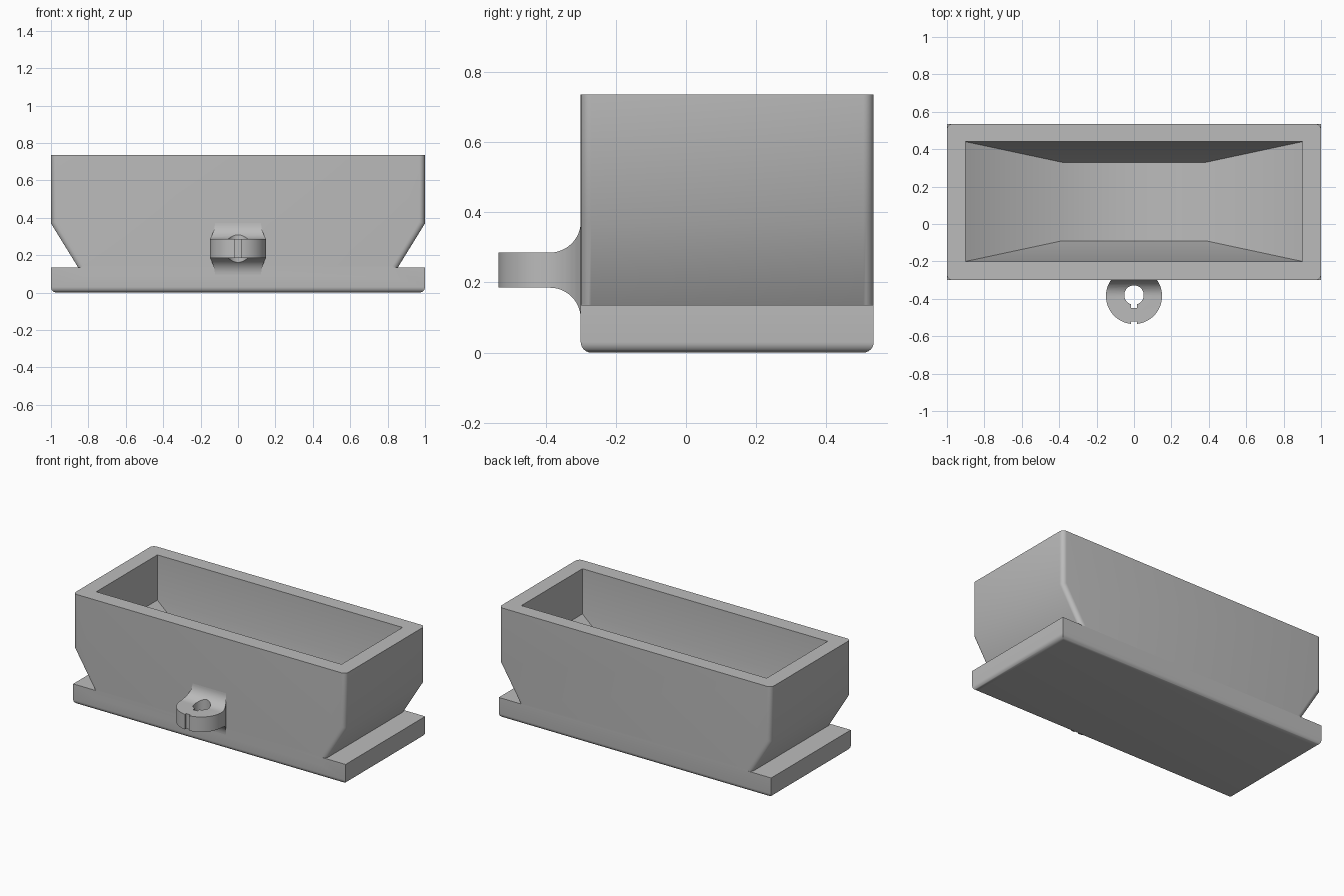
import bpy, bmesh, math

if "Cube" in bpy.data.objects:
    bpy.data.objects.remove(bpy.data.objects["Cube"])

Y0, Y1 = -0.3, 0.535      # front and back of the tub
YC = (Y0 + Y1) / 2

grey = bpy.data.materials.new("plain grey")
grey.diffuse_color = (0.5, 0.5, 0.5, 1)
grey.use_nodes = True
grey.node_tree.nodes["Principled BSDF"].inputs["Base Color"].default_value = grey.diffuse_color


def finish(bm, name):
    bmesh.ops.recalc_face_normals(bm, faces=bm.faces[:])
    mesh = bpy.data.meshes.new(name)
    bm.to_mesh(mesh)
    bm.free()
    obj = bpy.data.objects.new(name, mesh)
    bpy.context.collection.objects.link(obj)
    mesh.materials.append(grey)
    return obj


def extrude(points, vec):
    """Solid swept from a flat outline along vec."""
    bm = bmesh.new()
    face = bm.faces.new([bm.verts.new(p) for p in points])
    new = bmesh.ops.extrude_face_region(bm, geom=[face])["geom"]
    bmesh.ops.translate(bm, vec=vec, verts=[v for v in new if isinstance(v, bmesh.types.BMVert)])
    return bm


def bevel(bm, rule, radius):
    edges = [e for e in bm.edges if rule(*[v.co for v in e.verts])]
    bmesh.ops.bevel(bm, geom=edges, offset=radius, segments=6, profile=0.5, affect='EDGES')


def rect(hx, y0, y1, z):
    return [(-hx, y0, z), (hx, y0, z), (hx, y1, z), (-hx, y1, z)]


def cylinder(r, y, z0, z1, n=64):
    pts = [(r * math.cos(2 * math.pi * i / n), y + r * math.sin(2 * math.pi * i / n), z0) for i in range(n)]
    return extrude(pts, (0, 0, z1 - z0))


def combine(obj, other, op):
    m = obj.modifiers.new(op, 'BOOLEAN')
    m.operation, m.object, m.solver = op, other, 'EXACT'
    bpy.ops.object.select_all(action='DESELECT')
    bpy.context.view_layer.objects.active = obj
    obj.select_set(True)
    bpy.ops.object.modifier_apply(modifier=m.name)
    bpy.data.objects.remove(other)


def smooth(obj):
    bpy.ops.object.select_all(action='DESELECT')
    bpy.context.view_layer.objects.active = obj
    obj.select_set(True)
    bpy.ops.object.shade_smooth_by_angle(angle=math.radians(35))


# base plate with rounded bottom edges
bm = extrude(rect(1, Y0, Y1, 0), (0, 0, 0.135))
bevel(bm, lambda a, b: a.z < 0.01 and b.z < 0.01, 0.03)
tub = finish(bm, "tub")

# upper walls with undercut ends and rounded upright corners
side = [(0.855, 0.08), (0.855, 0.135), (1, 0.37), (1, 0.735)]
outline = side + [(-x, z) for x, z in reversed(side)]
bm = extrude([(x, Y0, z) for x, z in outline], (0, Y1 - Y0, 0))
bevel(bm, lambda a, b: abs(a.y - b.y) < 0.01 and a.x * b.x > 0, 0.03)
combine(tub, finish(bm, "walls"), 'UNION')

# cavity: straight upper part, hopper-shaped lower part
bm = bmesh.new()
rings = [rect(0.385, -0.09, 0.33, 0.1), rect(0.9, -0.2, 0.44, 0.435), rect(0.9, -0.2, 0.44, 0.8)]
rings = [[bm.verts.new(p) for p in r] for r in rings]
bm.faces.new(rings[0])
bm.faces.new(rings[2])
for lo, hi in zip(rings, rings[1:]):
    for i in range(4):
        j = (i + 1) % 4
        bm.faces.new((lo[i], lo[j], hi[j], hi[i]))
combine(tub, finish(bm, "cavity"), 'DIFFERENCE')
smooth(tub)

# hitch lug: flat tongue that flares into the front wall
R, YL, zm = 0.088, -0.385, 0.235
arc = [(-0.388 + R * math.sin(t), 0.05 + R * (1 - math.cos(t)))
       for t in [math.pi / 2 * i / 12 for i in range(13)]]
half = [(-0.6, 0.05)] + arc + [(Y0 + 0.01, 0.05 + R)]
prof = [(y, zm + h) for y, h in half] + [(y, zm - h) for y, h in reversed(half)]
lug = finish(extrude([(-0.2, y, z) for y, z in prof], (0.4, 0, 0)), "hitch_lug")
combine(lug, finish(cylinder(0.15, YL, 0, 0.5), "round"), 'INTERSECT')

# pin hole with key slot, and the small notch in the tip
combine(lug, finish(cylinder(0.052, -0.38, -0.1, 0.6, 48), "hole"), 'DIFFERENCE')
for y0, y1 in ((-0.45, -0.39), (-0.6, -0.52)):
    combine(lug, finish(extrude(rect(0.016, y0, y1, -0.1), (0, 0, 0.7)), "slot"), 'DIFFERENCE')
smooth(lug)
